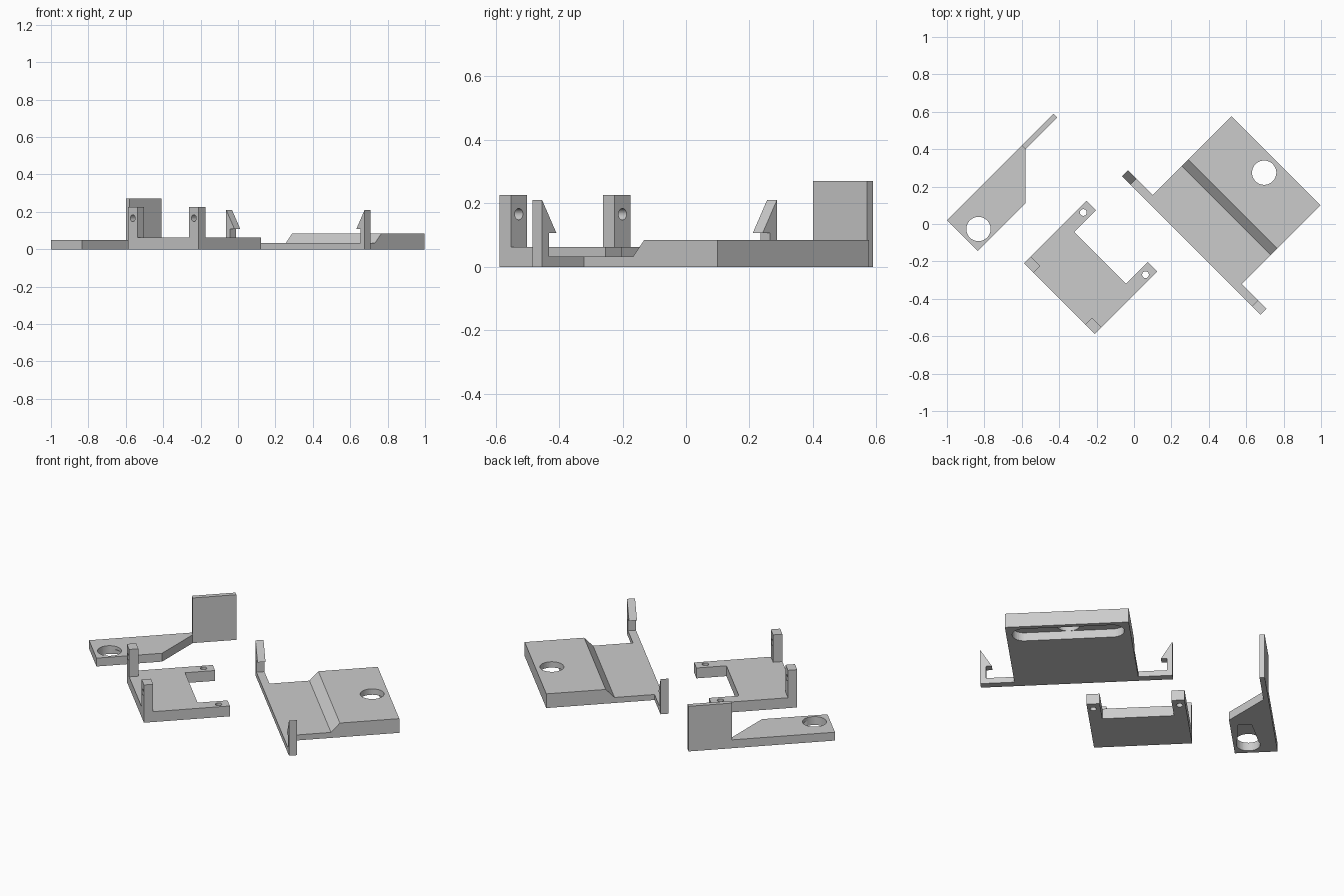
import bpy, bmesh
from math import pi, sin, cos, radians
from mathutils import Matrix

cube = bpy.data.objects.get("Cube")
if cube:
    bpy.data.objects.remove(cube, do_unlink=True)

grey = bpy.data.materials.new("plain grey")
colour = (0.6, 0.6, 0.6, 1)
grey.use_nodes = True
grey.diffuse_color = colour
grey.node_tree.nodes["Principled BSDF"].inputs["Base Color"].default_value = colour

TURN = Matrix.Rotation(radians(45), 4, "Z")  # all parts lie diagonally
PLACE = {
    "x": lambda a, b, t: (t, a, b),
    "y": lambda a, b, t: (a, t, b),
    "z": lambda a, b, t: (a, b, t),
}


def prism(name, outline, axis, lo, hi, material=grey):
    """Extrude a 2D outline along an axis from lo to hi."""
    bm = bmesh.new()
    rings = [[bm.verts.new(PLACE[axis](a, b, t)) for a, b in outline] for t in (lo, hi)]
    bm.faces.new(rings[0])
    bm.faces.new(rings[1])
    n = len(outline)
    for i in range(n):
        j = (i + 1) % n
        bm.faces.new((rings[0][i], rings[0][j], rings[1][j], rings[1][i]))
    bmesh.ops.recalc_face_normals(bm, faces=bm.faces)
    bm.transform(TURN)
    mesh = bpy.data.meshes.new(name)
    bm.to_mesh(mesh)
    bm.free()
    obj = bpy.data.objects.new(name, mesh)
    bpy.context.collection.objects.link(obj)
    if material:
        mesh.materials.append(material)
    return obj


def rect(a0, a1, b0, b1):
    return [(a0, b0), (a1, b0), (a1, b1), (a0, b1)]


def slot(a, b, r, half=0, steps=20):
    """Round hole outline, stretched into a slot when half is above zero."""
    points = []
    for i in range(2 * steps):
        angle = pi * (i + 0.5) / steps
        shift = half if i < steps else -half
        points.append((a + r * cos(angle), b + shift + r * sin(angle)))
    return points


def cut(obj, outline, axis, lo, hi):
    cutter = prism("cutter", outline, axis, lo, hi, None)
    cutter.hide_render = True
    mod = obj.modifiers.new("cut", "BOOLEAN")
    mod.operation = "DIFFERENCE"
    mod.solver = "EXACT"
    mod.object = cutter
    bpy.context.view_layer.objects.active = obj
    bpy.ops.object.modifier_apply(modifier=mod.name)
    bpy.data.objects.remove(cutter, do_unlink=True)


# Stepped clip plate with a hole and a slot recess underneath
MID = -0.298
plate = prism("clip_plate", [(0.136, 0), (0.776, 0), (0.776, 0.085), (0.449, 0.085),
                             (0.4, 0.033), (0.136, 0.033)], "y", MID - 0.337, MID + 0.337)
cut(plate, slot(0.686, MID, 0.065, 0.24), "z", -0.02, 0.05)
cut(plate, slot(0.686, MID, 0.065), "z", -0.02, 0.12)

# Barbed snap hooks on both ends of the front strip
hook = [(0.337, 0), (0.523, 0), (0.523, 0.21), (0.46, 0.107),
        (0.493, 0.107), (0.493, 0.033), (0.337, 0.033)]
for side, sign in (("left", -1), ("right", 1)):
    prism("snap_hook_" + side, [(MID + sign * d, z) for d, z in hook], "x", 0.136, 0.18)

# U-shaped cradle with drilled arms and upright posts
cradle = prism("cradle_base", [(-0.565, -0.267), (-0.092, -0.267), (-0.092, -0.195),
                               (-0.257, -0.195), (-0.257, 0.195), (-0.092, 0.195),
                               (-0.092, 0.267), (-0.565, 0.267)], "z", 0, 0.062)
for side, sign in (("left", -1), ("right", 1)):
    cut(cradle, slot(-0.148, sign * 0.235, 0.018), "z", -0.02, 0.1)
    inner, outer = sorted((sign * 0.195, sign * 0.267))
    post = prism("cradle_post_" + side, rect(-0.565, -0.514, inner, outer), "z", 0.062, 0.226)
    cut(post, slot(sign * 0.231, 0.166, 0.018), "x", -0.6, -0.48)

# Lever arm with a hole and a tapered recess underneath
arm = prism("lever_arm", [(-0.693, 0.488), (-0.332, 0.488), (-0.127, 0.693),
                          (-0.127, 0.721), (-0.693, 0.721)], "z", 0, 0.05)
cut(arm, [(-0.607, 0.507), (-0.39, 0.532), (-0.39, 0.606), (-0.607, 0.631)], "z", -0.02, 0.03)
cut(arm, slot(-0.607, 0.569, 0.065), "z", -0.02, 0.1)

# Upright blade at the end of the lever arm
prism("lever_blade", rect(-0.127, 0.113, 0.693, 0.721), "z", 0, 0.27)
